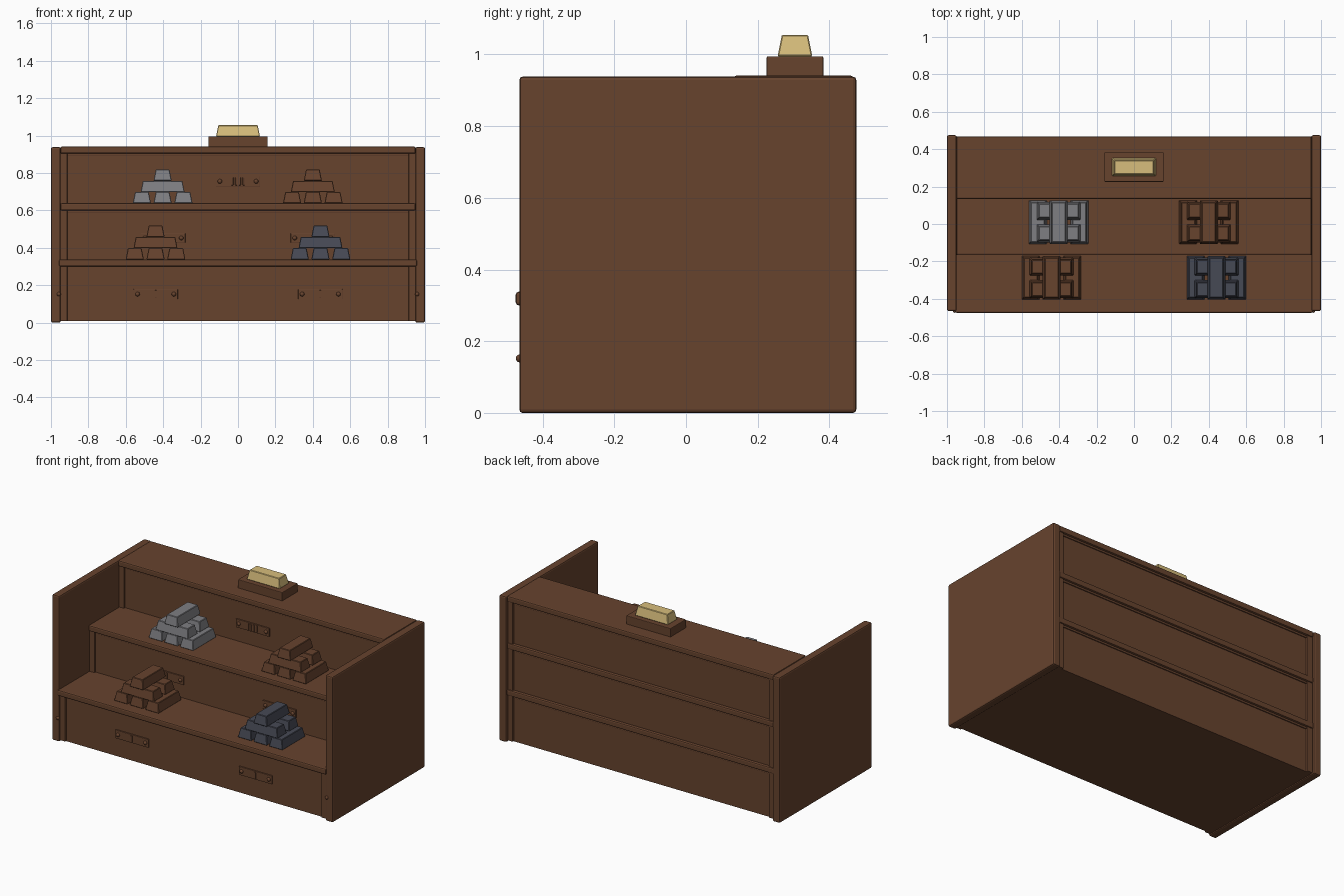
import bpy, bmesh
from mathutils import Matrix, Vector

old = bpy.data.objects.get("Cube")
if old:
    bpy.data.objects.remove(old, do_unlink=True)


def material(name, rgb):
    m = bpy.data.materials.new(name)
    m.use_nodes = True
    m.diffuse_color = (*rgb, 1)
    bsdf = m.node_tree.nodes["Principled BSDF"]
    bsdf.inputs["Base Color"].default_value = (*rgb, 1)
    bsdf.inputs["Roughness"].default_value = 0.7
    return m


WOOD = material("brown wood", (0.135, 0.056, 0.027))
SILVER = material("silver grey", (0.21, 0.21, 0.225))
IRON = material("dark slate", (0.062, 0.067, 0.09))
GOLD = material("pale gold", (0.68, 0.51, 0.20))


def finish(name, bm, mat, bevel=0, segments=2):
    mesh = bpy.data.meshes.new(name)
    bm.to_mesh(mesh)
    bm.free()
    mesh.materials.append(mat)
    ob = bpy.data.objects.new(name, mesh)
    bpy.context.collection.objects.link(ob)
    if bevel:
        mod = ob.modifiers.new("soft edges", "BEVEL")
        mod.width = bevel
        mod.segments = segments
    return ob


def box(name, x, y, z, mat=WOOD, bevel=0.004):
    """Box from (min, max) ranges on each axis."""
    bm = bmesh.new()
    bmesh.ops.create_cube(bm, size=1)
    lo, hi = Vector((x[0], y[0], z[0])), Vector((x[1], y[1], z[1]))
    for v in bm.verts:
        v.co = Vector(lo[i] + (v.co[i] + 0.5) * (hi[i] - lo[i]) for i in range(3))
    return finish(name, bm, mat, bevel)


def ingot(name, at, mat, along_x=False):
    """Tapered bar resting on the point given."""
    bm = bmesh.new()
    bmesh.ops.create_cube(bm, size=1)
    for v in bm.verts:
        inset = 0.024 if v.co.z > 0 else 0
        a, b = v.co.x * (0.097 - inset), v.co.y * (0.235 - inset)
        v.co = Vector((b, -a, v.co.z * 0.06 + 0.03) if along_x
                      else (a, b, v.co.z * 0.06 + 0.03)) + Vector(at)
    return finish(name, bm, mat, 0.003, 1)


def pile(name, x, y, z, mat):
    """Three bars, two crosswise, then one on top."""
    for i in (-1, 0, 1):
        ingot(name + "_bottom_bar", (x + i * 0.111, y, z), mat)
    for i in (-1, 1):
        ingot(name + "_middle_bar", (x, y + i * 0.06, z + 0.06), mat, True)
    ingot(name + "_top_bar", (x, y, z + 0.12), mat)


def screw(name, x, y, z, r=0.012):
    bm = bmesh.new()
    bmesh.ops.create_uvsphere(bm, u_segments=12, v_segments=8, radius=r,
                              matrix=Matrix.Translation((x, y, z)))
    for f in bm.faces:
        f.smooth = True
    finish(name, bm, WOOD)


def label_plate(name, x, y, z, ridges=(0,)):
    """Thin plate on a riser with two screws and raised ridges."""
    box(name, (x - 0.118, x + 0.118), (y - 0.008, y + 0.01),
        (z - 0.027, z + 0.027), bevel=0.002)
    for s in (-1, 1):
        screw(name + "_screw", x + s * 0.097, y - 0.008, z)
    for r in ridges:
        box(name + "_ridge", (x + r - 0.005, x + r + 0.005),
            (y - 0.013, y), (z - 0.021, z + 0.021), bevel=0.002)


# Side panels with front pegs
for side, s in (("left", 1), ("right", -1)):
    box(side + "_side_panel", sorted((s * 0.948, s)), (-0.465, 0.475),
        (0, 0.938), bevel=0.009)
    screw(side + "_panel_peg", s * 0.958, -0.464, 0.152, 0.011)

# Three stepped tiers: riser body, corner posts and shelf
BACK = 0.448
tiers = [("lower", -0.445, 0.008, 0.338, 0.957, -0.475),
         ("middle", -0.145, 0.32, 0.638, 0.95, -0.167),
         ("upper", 0.155, 0.62, 0.941, 0.95, 0.133)]
for name, riser, bottom, top, half, edge in tiers:
    box(name + "_riser", (-0.95, 0.95), (riser, BACK), (bottom, top - 0.02),
        bevel=0)
    box(name + "_shelf", (-half, half), (edge, 0.467), (top - 0.038, top),
        bevel=0.008)
    for side, s in (("left", 1), ("right", -1)):
        box(name + "_" + side + "_post", sorted((s * 0.912, s * 0.95)),
            (riser - 0.012, BACK + 0.012), (bottom, top - 0.02))
    # Thin trim under each shelf
    box(name + "_trim", (-0.912, 0.912), (riser - 0.006, BACK + 0.006),
        (top - 0.05, top - 0.03), bevel=0.002)

# Label plates on the risers
for s in (-1, 1):
    label_plate("lower_plate", s * 0.44, -0.445, 0.152)
    label_plate("middle_plate", s * 0.4, -0.145, 0.452)
label_plate("upper_plate", 0, 0.155, 0.755, (-0.03, -0.01, 0.01, 0.03))

# Stacks of bars on the two shelves
pile("silver_pile", -0.403, 0.01, 0.638, SILVER)
pile("copper_pile", 0.4, 0.01, 0.638, WOOD)
pile("bronze_pile", -0.441, -0.288, 0.338, WOOD)
pile("iron_pile", 0.441, -0.288, 0.338, IRON)

# Pedestal with a single gold bar
box("pedestal", (-0.158, 0.158), (0.225, 0.383), (0.93, 0.995))
ingot("gold_bar", (0, 0.304, 0.995), GOLD, True)
